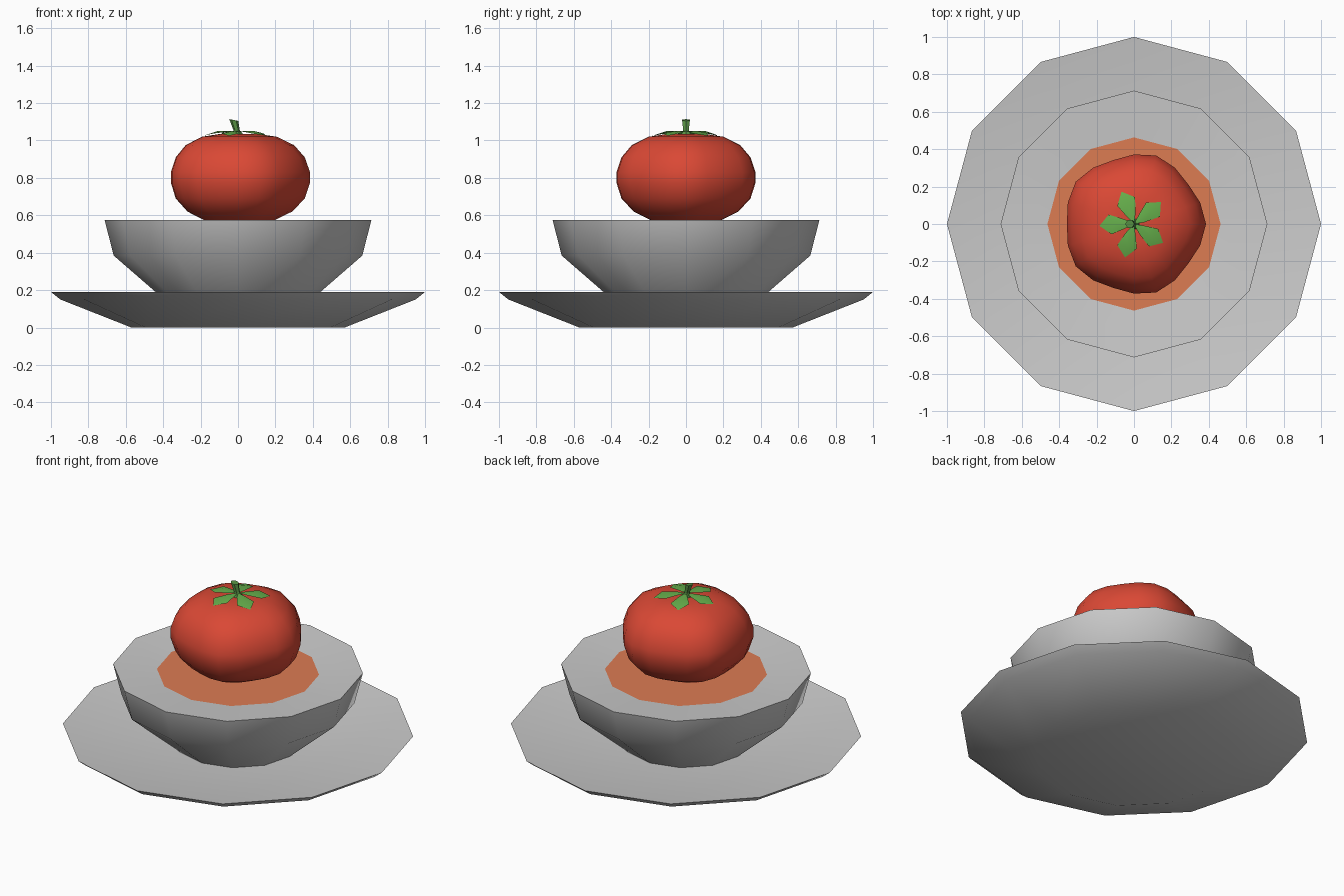
import bpy, math
from math import cos, sin, pi, radians

if "Cube" in bpy.data.objects:
    bpy.data.objects.remove(bpy.data.objects["Cube"])


def paint(obj, name, rgb):
    mat = bpy.data.materials.get(name) or bpy.data.materials.new(name)
    mat.diffuse_color = (*rgb, 1)
    mat.use_nodes = True
    mat.node_tree.nodes["Principled BSDF"].inputs["Base Color"].default_value = mat.diffuse_color
    obj.data.materials.append(mat)


def make(name, verts, faces, angle=40):
    mesh = bpy.data.meshes.new(name)
    mesh.from_pydata(verts, [], faces)
    obj = bpy.data.objects.new(name, mesh)
    bpy.context.collection.objects.link(obj)
    bpy.ops.object.select_all(action='DESELECT')
    obj.select_set(True)
    bpy.context.view_layer.objects.active = obj
    bpy.ops.object.shade_smooth_by_angle(angle=radians(angle))
    return obj


def lathe(name, profile, sides, lobe=0.0, cap_end=True, angle=40):
    """Spin (radius, z) points, bottom first; lobe adds five soft ribs."""
    verts = []
    for r, z in profile:
        for i in range(sides):
            a = 2 * pi * i / sides
            k = r * (1 + lobe * cos(5 * a))
            verts.append((k * cos(a), k * sin(a), z))
    faces = [(j * sides + i, j * sides + (i + 1) % sides,
              (j + 1) * sides + (i + 1) % sides, (j + 1) * sides + i)
             for j in range(len(profile) - 1) for i in range(sides)]
    faces.append(tuple(reversed(range(sides))))
    if cap_end:
        faces.append(tuple(range(len(verts) - sides, len(verts))))
    return make(name, verts, faces, angle)


# Saucer and bowl
lathe("saucer", [(0.57, 0), (0.95, 0.15), (1.0, 0.19), (0.5, 0.12)], 12)
lathe("bowl", [(0.36, 0.12), (0.665, 0.385), (0.713, 0.575), (0.463, 0.555)],
      12, cap_end=False)

# Soup surface
soup = make("soup", [(0.463 * cos(i * pi / 6), 0.463 * sin(i * pi / 6), 0.555)
                     for i in range(12)], [tuple(range(12))])
paint(soup, "soup_orange", (0.72, 0.2, 0.086))

# Tomato body with five lobes
tomato = lathe("tomato", [(0.1, 0.55), (0.19, 0.575), (0.28, 0.62), (0.345, 0.69),
                          (0.372, 0.775), (0.372, 0.83), (0.345, 0.91),
                          (0.29, 0.975), (0.2, 1.02), (0.1, 1.035), (0.03, 1.03)],
               20, lobe=0.035, angle=60)
paint(tomato, "tomato_red", (0.7, 0.065, 0.035))

# Five leaves: (distance out, sideways, z), with a raised midrib
leaf = [(0, 0, 1.05), (0.05, 0.025, 1.047), (0.12, 0.055, 1.04), (0.185, 0.01, 1.025),
        (0.135, -0.05, 1.037), (0.05, -0.025, 1.047), (0.11, 0, 1.05)]
verts, faces = [], []
for n in range(5):
    a, b = radians(36 + 72 * n), 7 * n
    verts += [(u * cos(a) - v * sin(a), u * sin(a) + v * cos(a), z) for u, v, z in leaf]
    faces += [(b + 6, b + (i + 1) % 6, b + i) [::-1] for i in range(6)]
leaves = make("leaves", verts, faces)
paint(leaves, "leaf_green", (0.13, 0.42, 0.07))

# Stem leaning slightly to the left
stem = lathe("stem", [(0.03, 1.03), (0.017, 1.055), (0.024, 1.105)], 6, angle=30)
for v in stem.data.vertices:
    v.co.x -= 0.3 * (v.co.z - 1.03)
    v.co.z -= 0.2 * v.co.x if v.co.z > 1.1 else 0
paint(stem, "stem_green", (0.1, 0.3, 0.06))
